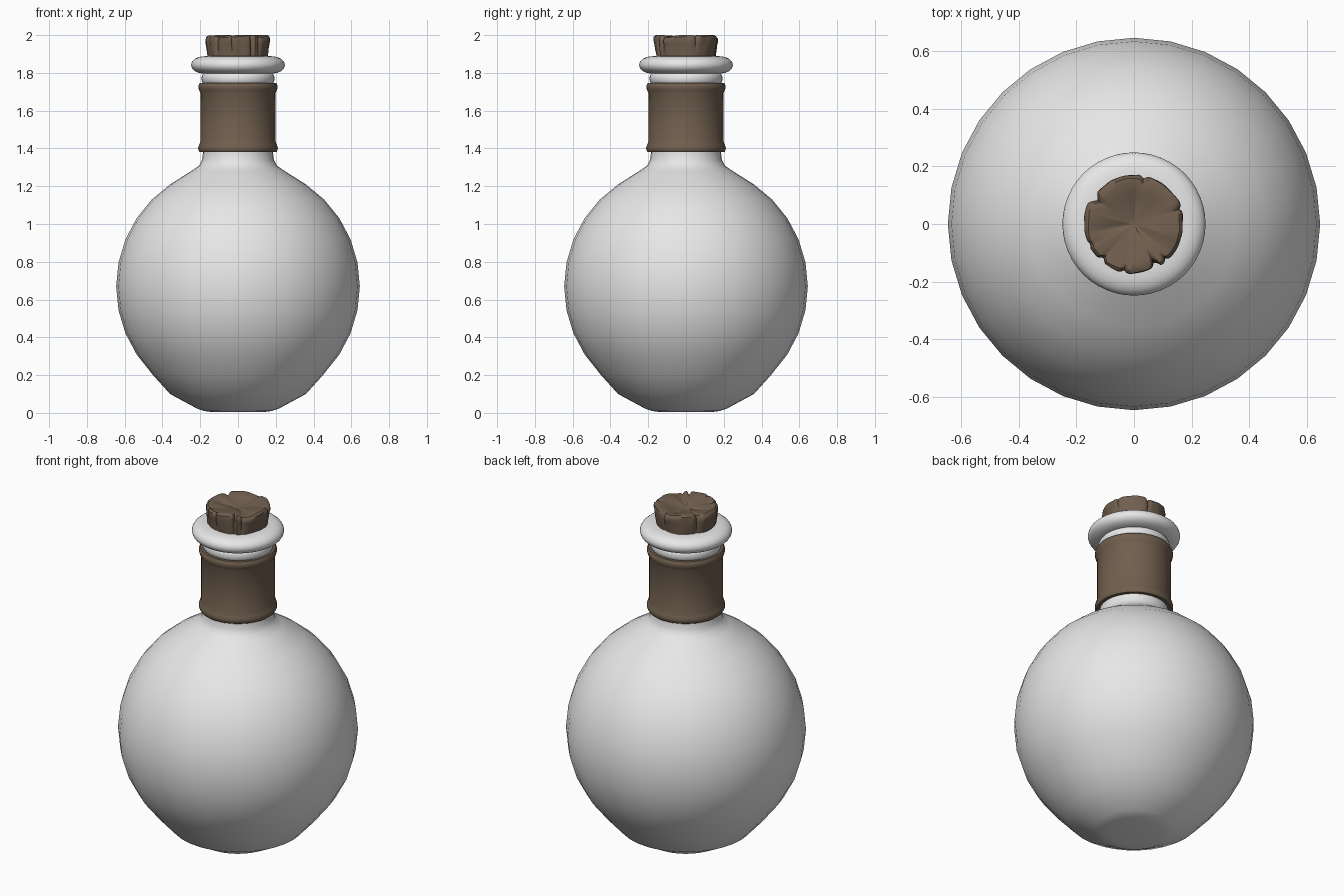
import bpy, bmesh, math

if "Cube" in bpy.data.objects:
    bpy.data.objects.remove(bpy.data.objects["Cube"])


def material(name, rgb):
    m = bpy.data.materials.new(name)
    m.diffuse_color = (*rgb, 1)
    m.use_nodes = True
    m.node_tree.nodes["Principled BSDF"].inputs["Base Color"].default_value = m.diffuse_color
    return m


glass = material("pale glass", (0.80, 0.80, 0.80))
leather = material("brown leather", (0.165, 0.115, 0.078))
cork_mat = material("brown cork", (0.165, 0.115, 0.078))


def finish(name, bm, mat, angle):
    bmesh.ops.recalc_face_normals(bm, faces=bm.faces)
    me = bpy.data.meshes.new(name)
    bm.to_mesh(me)
    bm.free()
    me.materials.append(mat)
    ob = bpy.data.objects.new(name, me)
    bpy.context.collection.objects.link(ob)
    bpy.ops.object.select_all(action='DESELECT')
    ob.select_set(True)
    bpy.context.view_layer.objects.active = ob
    bpy.ops.object.shade_smooth_by_angle(angle=math.radians(angle))
    return ob


def lathe(name, profile, mat, segs=32, shape=None, angle=50):
    """Revolve (radius, z) points; shape(r, a, z) may displace each vertex."""
    bm = bmesh.new()
    rings = []
    for r, z in profile:
        if r == 0:
            p = shape(0, 0, z) if shape else (0, z)
            rings.append([bm.verts.new((0, 0, p[1]))] * segs)
            continue
        ring = []
        for i in range(segs):
            a = 2 * math.pi * i / segs
            rr, zz = shape(r, a, z) if shape else (r, z)
            ring.append(bm.verts.new((rr * math.cos(a), rr * math.sin(a), zz)))
        rings.append(ring)
    for lo, hi in zip(rings, rings[1:]):
        for i in range(segs):
            j = (i + 1) % segs
            quad = list(dict.fromkeys((lo[i], lo[j], hi[j], hi[i])))
            bm.faces.new(quad)
    return finish(name, bm, mat, angle)


# Round body: a 32-sided sphere with a flattened foot and a short neck
def ball(step):
    a = math.radians(11.25 * step)
    return (0.645 * math.cos(a), 0.67 + 0.65 * math.sin(a))


body = [(0, 0.005), (0.14, 0.005), (0.18, 0.01), (0.215, 0.022), (0.36, 0.1), (0.45, 0.2)]
body += [ball(s) for s in range(-3, 6)]
body += [(0.24, 1.285), (0.205, 1.31), (0.19, 1.34), (0.185, 1.38), (0.18, 1.76)]
lathe("flask_body", body, glass)


# Rounded glass rings at the mouth
def ring(name, r_in, r_out, z, half, power=1.0):
    pts = [(r_in, z - half)]
    for k in range(13):
        t = math.radians(-90 + 15 * k)
        pts.append((r_in + 0.01 + (r_out - r_in - 0.01) * max(0, math.cos(t)) ** power,
                    z + half * math.sin(t)))
    pts.append((r_in, z + half))
    lathe(name, pts, glass, 48)


ring("neck_ring", 0.16, 0.193, 1.77, 0.028, 0.6)
ring("mouth_rim", 0.15, 0.248, 1.842, 0.047, 0.8)
lathe("neck_throat", [(0.18, 1.70), (0.178, 1.82)], glass)

# Leather wrap with a rolled hem at each end
hem = [(0.180, 0.0), (0.203, 0.0), (0.210, 0.012), (0.211, 0.024),
       (0.206, 0.040), (0.199, 0.055)]
wrap = [(r, 1.38 + z) for r, z in hem]
wrap += [(r - 0.001, 1.747 - z) for r, z in reversed(hem)]
lathe("neck_wrap", wrap, leather, 48)

# Cork with splits round the side: angle in degrees, half width, depth
splits = [(78, 5, 0.012), (147, 8, 0.02), (205, 5, 0.008), (228, 6, 0.014),
          (298, 5, 0.03), (312, 4, 0.012), (18, 4, 0.008), (258, 4, 0.01)]


def bumps(x, y, z):
    """Smooth uneven waves between -1 and 1."""
    return (math.sin(2.1 * x + 1.3 * y + 0.7) + math.sin(2.7 * y - 1.1 * z + 2.0)
            + math.sin(1.9 * z + 1.7 * x - 0.4 * y + 4.1)) / 3


def weather(r, a, z):
    deg = math.degrees(a)
    x, y = r * math.cos(a), r * math.sin(a)
    cut = 0
    for c, w, d in splits:
        off = abs((deg - c + 180) % 360 - 180)
        cut += d * max(0, 1 - off / w)
    high = min(1, max(0, (z - 1.88) / 0.1))
    rough = bumps(x * 16, y * 16, z * 16) * 0.006 + bumps(x * 45, y * 45, z * 45) * 0.002
    edge = r / 0.17
    rr = r + (rough - cut * (0.3 + 0.7 * high)) * edge
    zz = z
    if z > 1.95:
        # ragged crown, three shallow creases meeting in the middle
        crease = sum(max(0, 1 - abs((deg - c + 180) % 360 - 180) / 22)
                     for c in (85, 190, 320))
        zz += bumps(x * 14 + 3, y * 14 + 1, z) * 0.008
        zz -= 0.014 * crease * min(1, edge * 2) * (1 - 0.5 * edge) + cut * 0.7 * edge ** 3
        zz = min(zz, 2.0)
    return rr, zz


cork = [(0.150, 1.80), (0.155, 1.87), (0.160, 1.90), (0.164, 1.925), (0.168, 1.95),
        (0.172, 1.975), (0.170, 1.99), (0.160, 2.0), (0.14, 2.0), (0.11, 1.995),
        (0.08, 1.988), (0.05, 1.98), (0.025, 1.972), (0, 1.965)]
lathe("cork_stopper", cork, cork_mat, 120, weather, 40)
